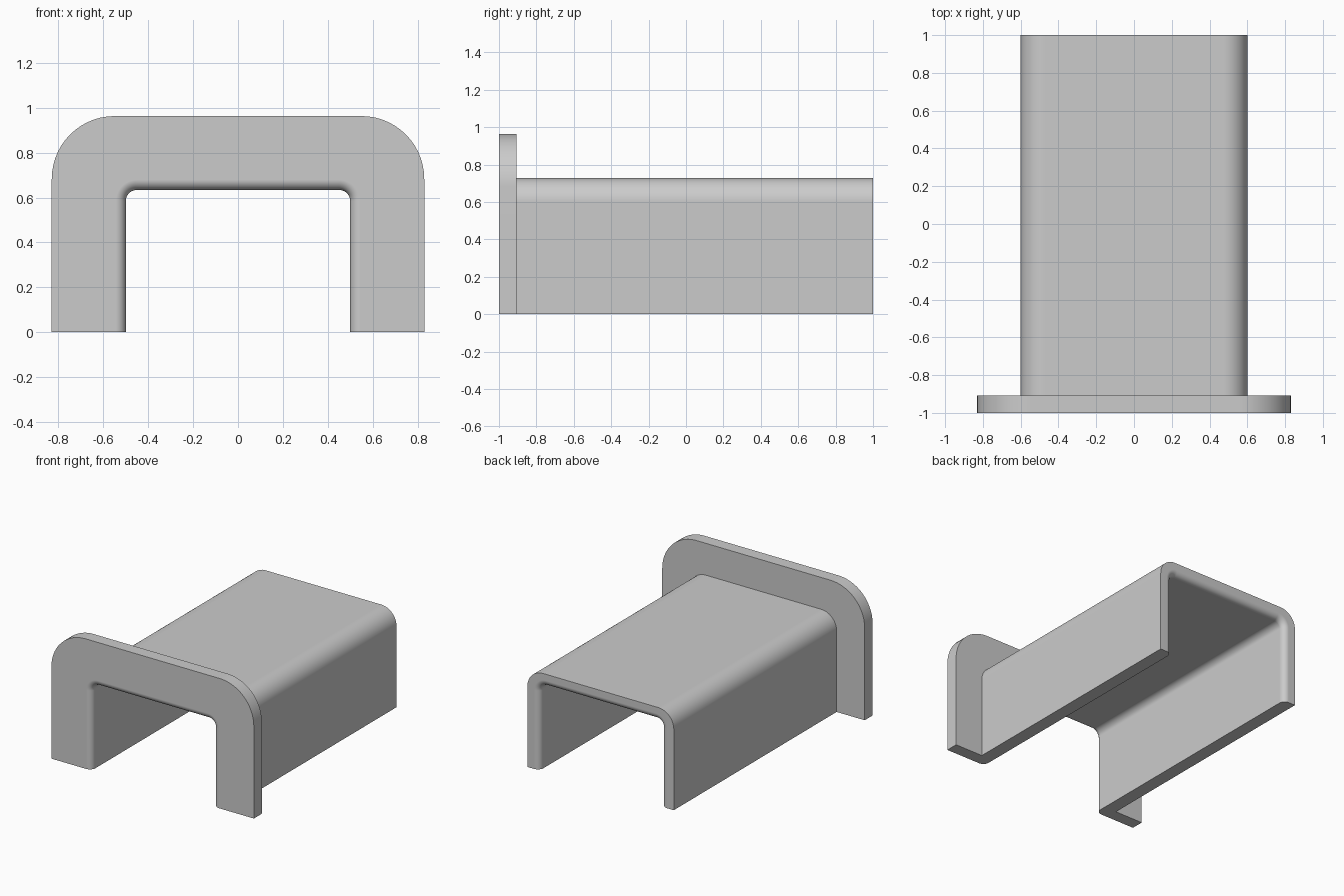
import bpy
import bmesh
from math import sin, cos, pi

cube = bpy.data.objects.get("Cube")
if cube:
    bpy.data.objects.remove(cube, do_unlink=True)

CORNER_STEPS = 14
LIP_STEPS = 8

# Main sizes
FRONT, BACK, FLANGE_BACK = -1.0, 1.0, -0.907
INNER = (0.5, 0.634, 0.05)      # half width, height, corner radius
BODY = (0.6, 0.727, 0.127)
FLANGE = (0.83, 0.963, 0.28)
LIP = 0.045


def arch(half_width, height, radius):
    """Upside-down U outline from the left foot over the top to the right foot."""
    pts = [(half_width, 0.0)]
    for side in (1, -1):
        for i in range(CORNER_STEPS + 1):
            t = i / CORNER_STEPS * pi / 2
            a = t if side > 0 else pi / 2 - t
            x = half_width - radius + radius * cos(a)
            pts.append((side * x, height - radius + radius * sin(a)))
    pts.append((-half_width, 0.0))
    return pts


def lip(y_end, inward):
    """Rounded edge of the opening, from the end face to the inner wall."""
    rings = []
    for i in range(LIP_STEPS + 1):
        a = i / LIP_STEPS * pi / 2
        grow = LIP * (1 - sin(a))
        size = tuple(v + grow for v in INNER)
        rings.append((size, y_end + inward * LIP * (1 - cos(a))))
    return rings


# Cross-section path: flange, body, back lip, inner wall, front lip
sections = [(FLANGE, FRONT), (FLANGE, FLANGE_BACK), (BODY, FLANGE_BACK), (BODY, BACK)]
sections += lip(BACK, -1) + lip(FRONT, 1)[::-1]

bm = bmesh.new()
rings = [[bm.verts.new((x, y, z)) for x, z in arch(*size)] for size, y in sections]
for a, b in zip(rings, rings[1:] + rings[:1]):
    for i in range(len(a) - 1):
        bm.faces.new((a[i], a[i + 1], b[i + 1], b[i]))

# Feet
bm.faces.new([r[0] for r in rings])
bm.faces.new([r[-1] for r in reversed(rings)])
bmesh.ops.recalc_face_normals(bm, faces=bm.faces)

mesh = bpy.data.meshes.new("flanged_channel")
bm.to_mesh(mesh)
bm.free()
channel = bpy.data.objects.new("flanged_channel", mesh)
bpy.context.collection.objects.link(channel)

# Plain grey material
grey = bpy.data.materials.new("plain_grey")
grey.use_nodes = True
colour = (0.6, 0.6, 0.6, 1)
grey.diffuse_color = colour
grey.node_tree.nodes["Principled BSDF"].inputs["Base Color"].default_value = colour
mesh.materials.append(grey)

# Smooth rounds with crisp edges and flat faces
bpy.ops.object.select_all(action="DESELECT")
channel.select_set(True)
bpy.context.view_layer.objects.active = channel
bpy.ops.object.shade_smooth_by_angle(angle=pi / 6)
weighted = channel.modifiers.new("flat_face_normals", "WEIGHTED_NORMAL")
weighted.keep_sharp = True
